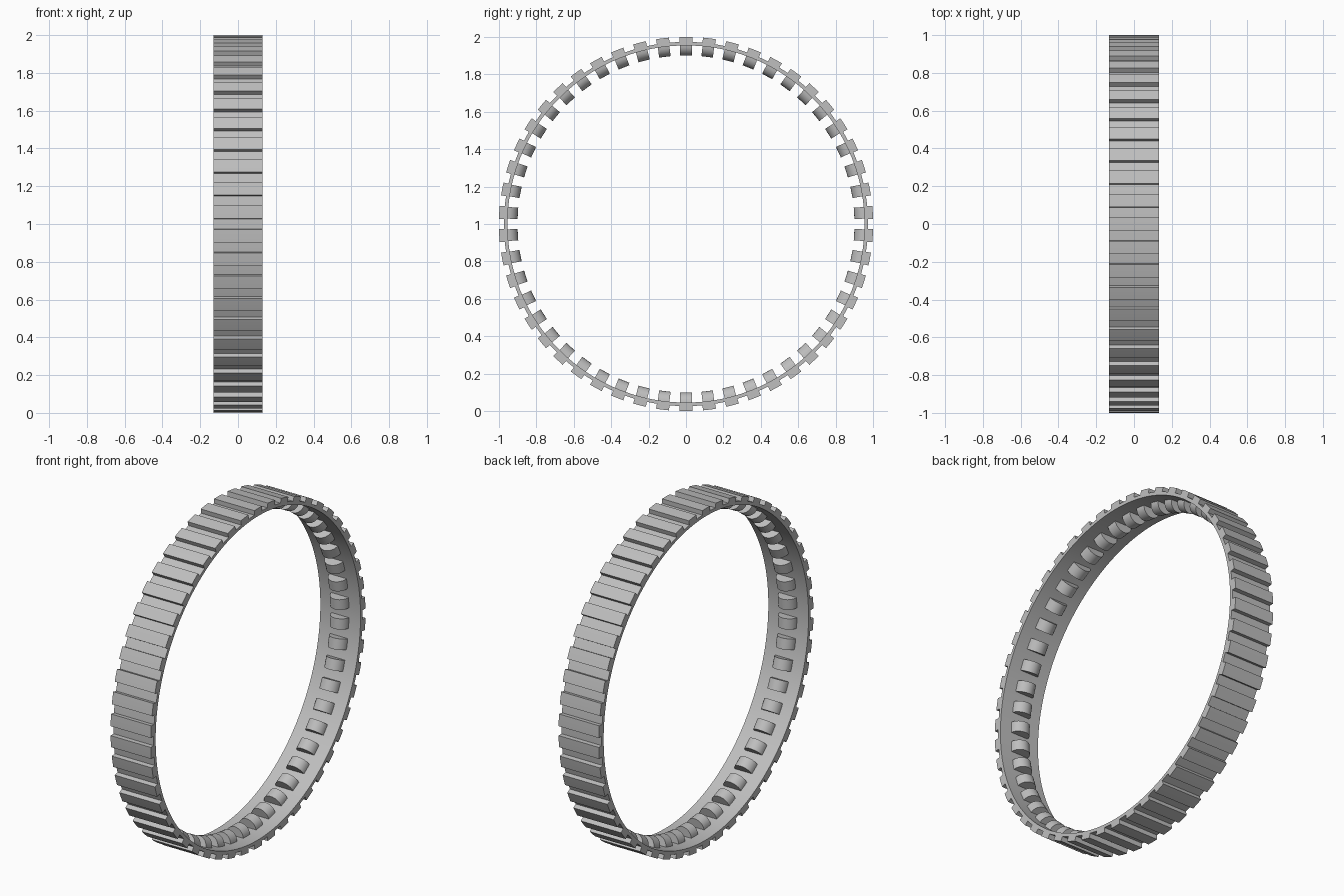
import bpy, bmesh, math

if "Cube" in bpy.data.objects:
    bpy.data.objects.remove(bpy.data.objects["Cube"])

COUNT = 50                      # tread blocks around the loop
STEP = 2 * math.pi / COUNT
HALF = 0.131                    # half width of the belt
R_IN, R_BAND, R_TREAD = 0.954, 0.973, 1.0
BLOCK = 0.035                   # half angle of a tread block
PAD_R, PAD_HALF = 0.056, 0.031  # rounded guide lug radius and half length

rubber = bpy.data.materials.new("grey rubber")
rubber.diffuse_color = (0.52, 0.52, 0.52, 1)
rubber.use_nodes = True
rubber.node_tree.nodes["Principled BSDF"].inputs["Base Color"].default_value = rubber.diffuse_color


def ring_point(x, r, a, t=0.0):
    """Point at radius r, angle a from the top, shifted t along the tangent."""
    return (x, r * math.sin(a) + t * math.cos(a),
            1 + r * math.cos(a) - t * math.sin(a))


def finish(bm, name):
    bmesh.ops.remove_doubles(bm, verts=bm.verts, dist=1e-5)
    bmesh.ops.recalc_face_normals(bm, faces=bm.faces)
    mesh = bpy.data.meshes.new(name)
    bm.to_mesh(mesh)
    bm.free()
    obj = bpy.data.objects.new(name, mesh)
    bpy.context.collection.objects.link(obj)
    mesh.materials.append(rubber)
    bpy.ops.object.select_all(action='DESELECT')
    obj.select_set(True)
    bpy.context.view_layer.objects.active = obj
    bpy.ops.object.shade_smooth_by_angle(angle=math.radians(35))


def quad(bm, pts):
    bm.faces.new([bm.verts.new(p) for p in pts])


# Belt: thin band with raised tread blocks in one closed skin
bm = bmesh.new()
for i in range(COUNT):
    c = i * STEP
    stops = [c - BLOCK, c, c + BLOCK, c + STEP / 2, c + STEP - BLOCK]
    for k, (a, b) in enumerate(zip(stops, stops[1:])):
        raised = k < 2
        top = R_TREAD if raised else R_BAND
        # inner and outer walls
        for r in (R_IN, top):
            quad(bm, [ring_point(-HALF, r, a), ring_point(HALF, r, a),
                      ring_point(HALF, r, b), ring_point(-HALF, r, b)])
        # rims, split between band and block
        layers = [(R_IN, R_BAND)] + ([(R_BAND, R_TREAD)] if raised else [])
        for x in (-HALF, HALF):
            for lo, hi in layers:
                quad(bm, [ring_point(x, lo, a), ring_point(x, hi, a),
                          ring_point(x, hi, b), ring_point(x, lo, b)])
    # block flanks
    for a in (c - BLOCK, c + BLOCK):
        quad(bm, [ring_point(-HALF, R_BAND, a), ring_point(HALF, R_BAND, a),
                  ring_point(HALF, R_TREAD, a), ring_point(-HALF, R_TREAD, a)])
finish(bm, "tread_belt")

# Guide lugs: half-round blocks along the middle of the inner face
bm = bmesh.new()
SEG = 12
arc = [(PAD_R * math.cos(math.pi * j / SEG), R_IN + 0.002 - PAD_R * math.sin(math.pi * j / SEG))
       for j in range(SEG + 1)]
for i in range(COUNT):
    ends = [[bm.verts.new(ring_point(x, r, i * STEP, t)) for x, r in arc]
            for t in (-PAD_HALF, PAD_HALF)]
    for end in ends:
        bm.faces.new(end)
    for j in range(SEG + 1):
        n = (j + 1) % (SEG + 1)
        bm.faces.new([ends[0][j], ends[0][n], ends[1][n], ends[1][j]])
finish(bm, "guide_lugs")
